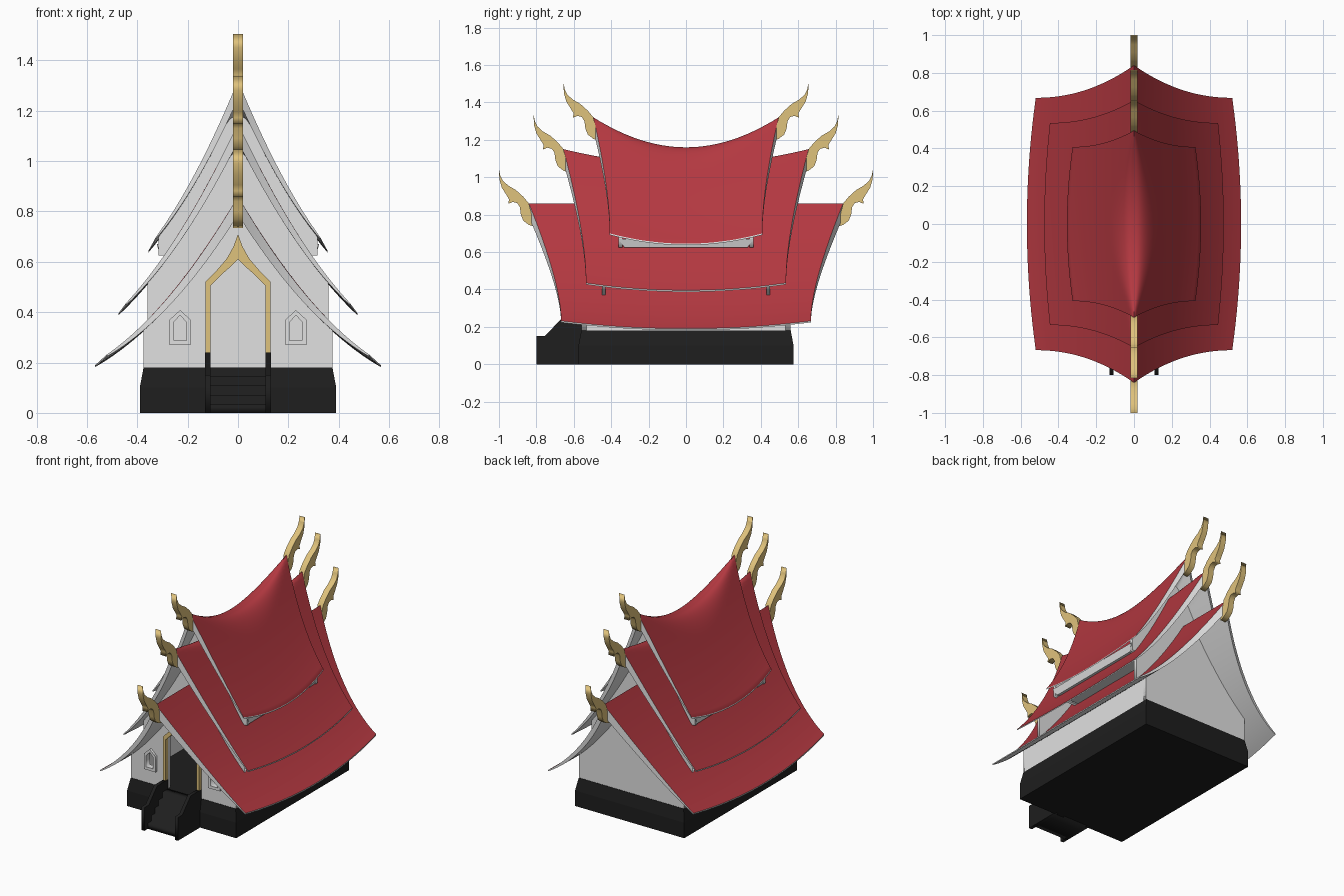
import bpy, bmesh, math

if "Cube" in bpy.data.objects:
    bpy.data.objects.remove(bpy.data.objects["Cube"])

def material(name, rgb):
    m = bpy.data.materials.new(name)
    m.diffuse_color = (*rgb, 1)
    m.use_nodes = True
    m.node_tree.nodes["Principled BSDF"].inputs["Base Color"].default_value = m.diffuse_color
    return m

RED = material("roof red", (0.455, 0.04, 0.052))
WHITE = material("plaster white", (0.75, 0.75, 0.75))
GOLD = material("gold", (0.74, 0.54, 0.2))
BLACK = material("dark stone", (0.013, 0.013, 0.013))

def link(name, me, *mats):
    for m in mats:
        me.materials.append(m)
    ob = bpy.data.objects.new(name, me)
    bpy.context.collection.objects.link(ob)
    return ob

def baked(ob):
    dg = bpy.context.evaluated_depsgraph_get()
    me = bpy.data.meshes.new_from_object(ob.evaluated_get(dg))
    bpy.data.objects.remove(ob)
    return me

def plate(name, loops, plane, centre, thick, mat):
    """Flat outline (with holes) extruded; plane 'xz' faces front, 'yz' faces sideways."""
    cu = bpy.data.curves.new(name, 'CURVE')
    cu.dimensions, cu.fill_mode, cu.extrude = '2D', 'BOTH', thick / 2
    for loop in loops:
        sp = cu.splines.new('POLY')
        sp.points.add(len(loop) - 1)
        for p, (a, b) in zip(sp.points, loop):
            p.co = (a, b, 0, 1)
        sp.use_cyclic_u = True
    me = baked(link(name + " outline", cu))
    for v in me.vertices:
        a, b, c = v.co
        v.co = (a, centre - c, b) if plane == 'xz' else (centre + c, a, b)
    bm = bmesh.new()
    bm.from_mesh(me)
    bmesh.ops.remove_doubles(bm, verts=bm.verts, dist=1e-5)
    bmesh.ops.recalc_face_normals(bm, faces=bm.faces)
    bm.to_mesh(me)
    bm.free()
    me.materials.clear()
    return link(name, me, mat)

def stack(name, rings, mat, cx=0, cy=0):
    """Solid through rectangles given as (half x, half y, z)."""
    bm = bmesh.new()
    vs = [[bm.verts.new((cx + sx * hx, cy + sy * hy, z))
           for sx, sy in ((-1, -1), (1, -1), (1, 1), (-1, 1))] for hx, hy, z in rings]
    bm.faces.new(vs[0][::-1])
    bm.faces.new(vs[-1])
    for a, b in zip(vs, vs[1:]):
        for i in range(4):
            j = (i + 1) % 4
            bm.faces.new((a[i], a[j], b[j], b[i]))
    me = bpy.data.meshes.new(name)
    bm.to_mesh(me)
    bm.free()
    return link(name, me, mat)

# Roof tiers: ridge half length, ridge end height, ridge sag, corner (x, y, z), mid eave (x, z), bend
TIERS = {
    "lower": dict(yr=0.84, zr=0.86, sag=0.0, xc=0.52, yc=0.668, zc=0.232, xm=0.567, zm=0.19, b=0.42),
    "middle": dict(yr=0.655, zr=1.15, sag=0.08, xc=0.445, yc=0.535, zc=0.435, xm=0.475, zm=0.395, b=0.33),
    "upper": dict(yr=0.495, zr=1.32, sag=0.16, xc=0.325, yc=0.408, zc=0.70, xm=0.355, zm=0.645, b=0.28),
}
FLARE = 2.1

def roof_point(T, t, s):
    """t: 0 ridge to 1 eave, s: -1 front to 1 back."""
    a, q = abs(t), 1 - s * s
    x = t * (T["xc"] + (T["xm"] - T["xc"]) * q)
    y = s * (T["yr"] + (T["yc"] - T["yr"]) * (1 - (1 - a) ** FLARE))
    ze = T["zm"] + (T["zc"] - T["zm"]) * s * s
    z = T["zr"] + (ze - T["zr"]) * (a * (1 + T["b"]) - T["b"] * a * a)
    cap = T["zr"] - T["sag"] * q          # scooped, rounded ridge
    k = 0.13 * q * T["sag"] / 0.16
    if k > 1e-4:
        h = max(k - abs(z - cap), 0) / k
        z = min(z, cap) - h * h * k / 4
    return x, y, min(z, cap)

def roof_height(T, x, y):
    t = s = 0.5
    for _ in range(30):
        t = x / (T["xc"] + (T["xm"] - T["xc"]) * (1 - s * s))
        s = y / (T["yr"] + (T["yc"] - T["yr"]) * (1 - (1 - min(abs(t), 1)) ** FLARE))
    return roof_point(T, t, s)[2]

def gable(T, half, y, bottom, notch=()):
    """Outline of a gable wall that reaches up into the roof shell."""
    xs = [half * (1 - i / 14) for i in range(29)]
    top = [(x, roof_height(T, x, y) - 0.012) for x in xs]
    return [(half, bottom)] + top + [(-half, bottom)] + list(notch)

def roof(name, T, NS=32, NT=56):
    """Shell that is thick at the ridge and thin at the eaves; red on top, plaster below."""
    w, n = NT + 1, (NT + 1) * (NS + 1)
    top, low = [], []
    for i in range(NS + 1):
        for j in range(w):
            u = 2 * j / NT - 1
            t = math.copysign(abs(u) ** 1.25, u)
            x, y, z = roof_point(T, t, 2 * i / NS - 1)
            top.append((x, y, z))
            low.append((x, y, z - 0.008 - 0.065 * (1 - abs(t))))
    up = [(i * w + j, i * w + j + 1, (i + 1) * w + j + 1, (i + 1) * w + j)
          for i in range(NS) for j in range(NT)]
    down = [tuple(n + v for v in f[::-1]) for f in up]
    rim = ([i for i in range(NT)] + [i * w + NT for i in range(NS)]
           + [NS * w + j for j in range(NT, 0, -1)] + [i * w for i in range(NS, 0, -1)])
    side = [(a + n, b + n, b, a) for a, b in zip(rim, rim[1:] + rim[:1])]
    me = bpy.data.meshes.new(name)
    me.from_pydata(top + low, [], up + down + side)
    for k, f in enumerate(me.polygons):
        f.use_smooth = True
        f.material_index = 0 if k < len(up) else 1
    me.set_sharp_from_angle(angle=math.radians(40))
    link(name, me, RED, WHITE)

# Curved horn finial, outward and up from the ridge end
HORN = [(0.16, 0.185), (0.153, 0.15), (0.14, 0.122), (0.11, 0.095), (0.07, 0.072), (0.03, 0.036),
        (0, 0), (-0.03, -0.125), (0, -0.115), (0.03, -0.092), (0.043, -0.06), (0.048, -0.02),
        (0.062, 0.002), (0.085, 0.008), (0.11, -0.002), (0.106, 0.022), (0.12, 0.045),
        (0.145, 0.085), (0.158, 0.13)]

for tier, T in TIERS.items():
    roof(tier + "_roof", T)
    for end, sg in (("front", -1), ("back", 1)):
        plate(f"{tier}_{end}_finial", [[(sg * (T["yr"] + u), T["zr"] + v) for u, v in HORN]],
              'yz', 0, 0.038, GOLD)

# Gables between the roof tiers; the middle one stands on the lower roof
low = TIERS["lower"]
foot = [(-0.36 + 0.72 * i / 20, roof_height(low, -0.36 + 0.72 * i / 20, 0.44) - 0.015) for i in range(1, 20)]
base = roof_height(low, 0.36, 0.44) - 0.015
for sg, end in ((-1, "front"), (1, "back")):
    plate(f"middle_{end}_gable", [gable(TIERS["middle"], 0.36, 0.44, base, foot)], 'xz', sg * 0.44, 0.02, WHITE)
    plate(f"upper_{end}_gable", [gable(TIERS["upper"], 0.315, 0.35, 0.625)], 'xz', sg * 0.35, 0.02, WHITE)
stack("upper_roof_ceiling", [(0.31, 0.33, 0.625), (0.322, 0.36, 0.67)], WHITE)

# Plinth
stack("plinth", [(0.39, 0.575, 0), (0.39, 0.575, 0.1), (0.375, 0.56, 0.18)], BLACK)

# Hollow hall: front wall with door and windows, back wall, side walls
door_half = [(0.11, 0.505), (0.07, 0.545), (0.03, 0.58)]
door = [(0.11, 0.18)] + door_half + [(0, 0.61)] + [(-x, z) for x, z in door_half[::-1]] + [(-0.11, 0.18)]

def window(cx, w, z0, z1, z2):
    return [(cx - w, z0), (cx + w, z0), (cx + w, z1), (cx, z2), (cx - w, z1)]

holes = [window(sg * 0.23, 0.025, 0.288, 0.36, 0.388) for sg in (-1, 1)]
plate("front_wall", [gable(low, 0.375, 0.545, 0.18, door[::-1])] + holes, 'xz', -0.545, 0.025, WHITE)
plate("back_wall", [gable(low, 0.375, 0.545, 0.18)], 'xz', 0.545, 0.025, WHITE)
eave = roof_height(low, 0.375, 0) - 0.01
for sg, side in ((-1, "left"), (1, "right")):
    stack(side + "_wall", [(0.012, 0.55, 0.18), (0.012, 0.55, eave)], WHITE, cx=sg * 0.363)
    plate(side + "_window_frame", [window(sg * 0.23, 0.042, 0.27, 0.37, 0.408),
                                   window(sg * 0.23, 0.025, 0.288, 0.36, 0.388)],
          'xz', -0.558, 0.03, WHITE)

# Pointed door frame
arch = [(0.13, 0.18), (0.13, 0.52), (0.085, 0.565), (0.045, 0.612), (0.018, 0.66)]
outer = arch + [(0, 0.71)] + [(-x, z) for x, z in arch[::-1]]
plate("door_frame", [outer + door[::-1]], 'xz', -0.562, 0.04, GOLD)

# Stairs with side rails
rail = [(-0.8, 0), (-0.8, 0.15), (-0.755, 0.15), (-0.67, 0.24), (-0.56, 0.24), (-0.56, 0)]
for sg, side in ((-1, "left"), (1, "right")):
    plate(side + "_stair_rail", [rail], 'yz', sg * 0.12, 0.022, BLACK)
steps = [(-0.56, 0)]
for i in range(5):
    y = -0.765 + i * 0.037
    steps += [(y, i * 0.036), (y, (i + 1) * 0.036)]
plate("steps", [steps + [(-0.56, 0.18)]], 'yz', 0, 0.22, BLACK)
